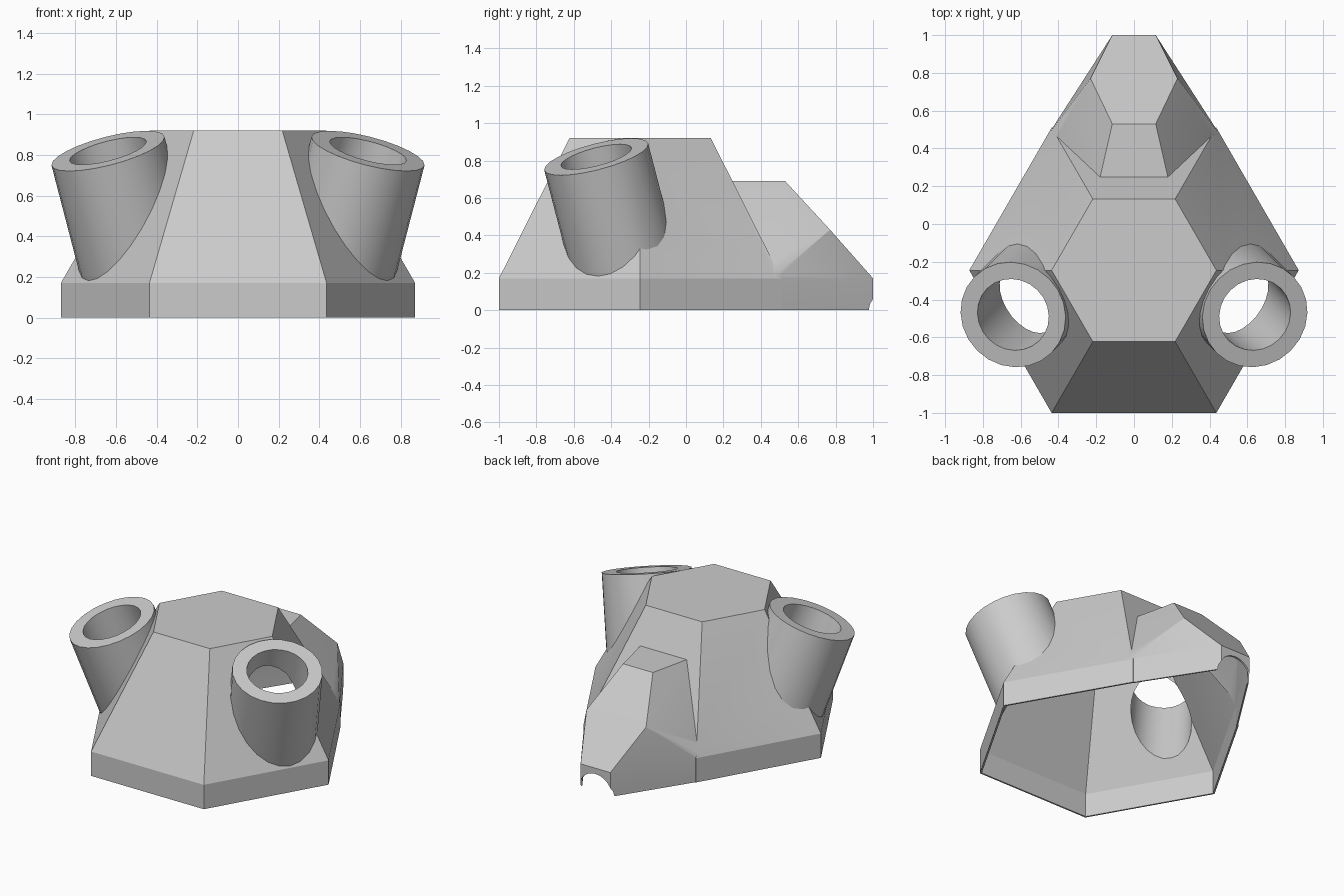
import bpy, bmesh, math
from mathutils import Vector

cube = bpy.data.objects.get("Cube")
if cube:
    bpy.data.objects.remove(cube)

grey = bpy.data.materials.new("plain_grey")
grey.use_nodes = True
grey.diffuse_color = (0.6, 0.6, 0.6, 1)
grey.node_tree.nodes["Principled BSDF"].inputs["Base Color"].default_value = (0.6, 0.6, 0.6, 1)

CENTRE_Y = -0.245
TUBE_AXIS = Vector((0.26, -0.26, 1)).normalized()


def finish(bm, name):
    bmesh.ops.recalc_face_normals(bm, faces=bm.faces)
    mesh = bpy.data.meshes.new(name)
    bm.to_mesh(mesh)
    bm.free()
    mesh.materials.append(grey)
    obj = bpy.data.objects.new(name, mesh)
    bpy.context.collection.objects.link(obj)
    return obj


def hull(name, points, scale=1.0, pivot=(0, 0, 0), drop=0.0):
    """Convex solid, optionally shrunk towards a pivot and lowered."""
    bm = bmesh.new()
    pivot = Vector(pivot)
    for p in points:
        bm.verts.new(pivot + (Vector(p) - pivot) * scale - Vector((0, 0, drop)))
    res = bmesh.ops.convex_hull(bm, input=bm.verts)
    junk = {e for e in res["geom_interior"] + res["geom_unused"]
            if isinstance(e, bmesh.types.BMVert)}
    bmesh.ops.delete(bm, geom=list(junk), context="VERTS")
    bmesh.ops.dissolve_limit(bm, angle_limit=math.radians(1),
                             verts=bm.verts, edges=bm.edges)
    return finish(bm, name)


def cylinder(name, start, end, radius, sides):
    start, end = Vector(start), Vector(end)
    bm = bmesh.new()
    bmesh.ops.create_cone(bm, cap_ends=True, segments=sides, radius1=radius,
                          radius2=radius, depth=(end - start).length)
    turn = (end - start).to_track_quat("Z", "Y")
    for v in bm.verts:
        v.co = turn @ v.co + (start + end) / 2
    return finish(bm, name)


def combine(target, tool, operation):
    mod = target.modifiers.new(operation, "BOOLEAN")
    mod.operation = operation
    mod.solver = "EXACT"
    mod.object = tool
    bpy.context.view_layer.objects.active = target
    bpy.ops.object.modifier_apply(modifier=mod.name)
    bpy.data.objects.remove(tool)


def hexagon(radius, z):
    return [(radius * math.cos(i * math.pi / 3),
             CENTRE_Y + radius * math.sin(i * math.pi / 3), z) for i in range(6)]


# Six-sided body: upright skirt and tapering walls
body = hexagon(0.872, 0) + hexagon(0.872, 0.17) + hexagon(0.436, 0.92)

# Rear nose, one side mirrored to the other
half_nose = [(0.18, 0.1, 0.69), (0.18, 0.245, 0.69), (0.115, 0.53, 0.69),
             (0.23, 0.77, 0.43), (0.115, 1, 0.17), (0.115, 1, 0),
             (0.46, 0.465, 0.17), (0.46, 0.465, 0), (0.41, 0.465, 0.26),
             (0.3, 0.1, 0)]
nose = half_nose + [(-x, y, z) for x, y, z in half_nose]

shell = hull("hollow_housing", body)
combine(shell, hull("rear_nose", nose), "UNION")

# Slanted side tubes
bores = []
for side in (1, -1):
    axis = Vector((side * TUBE_AXIS.x, TUBE_AXIS.y, TUBE_AXIS.z))
    rim = Vector((side * 0.64, -0.48, 0.82))
    combine(shell, cylinder("tube", rim - axis * 0.7, rim, 0.287, 24), "UNION")
    bores.append((rim - axis * 0.74, rim + axis * 0.1))

# Hollow out the inside, leaving a thin wall
combine(shell, hull("body_cavity", body, 0.985, (0, CENTRE_Y, 0), 0.004), "DIFFERENCE")
combine(shell, hull("nose_cavity", nose, 0.98, (0, 0.3, 0), 0.006), "DIFFERENCE")

# Tube bores and the arched notch at the rear
for start, end in bores:
    combine(shell, cylinder("bore", start, end, 0.195, 24), "DIFFERENCE")
combine(shell, cylinder("notch", (0, 0.7, 0), (0, 1.1, 0), 0.13, 24), "DIFFERENCE")

bpy.ops.object.select_all(action="DESELECT")
shell.select_set(True)
bpy.context.view_layer.objects.active = shell
bpy.ops.object.shade_smooth_by_angle(angle=math.radians(25))
